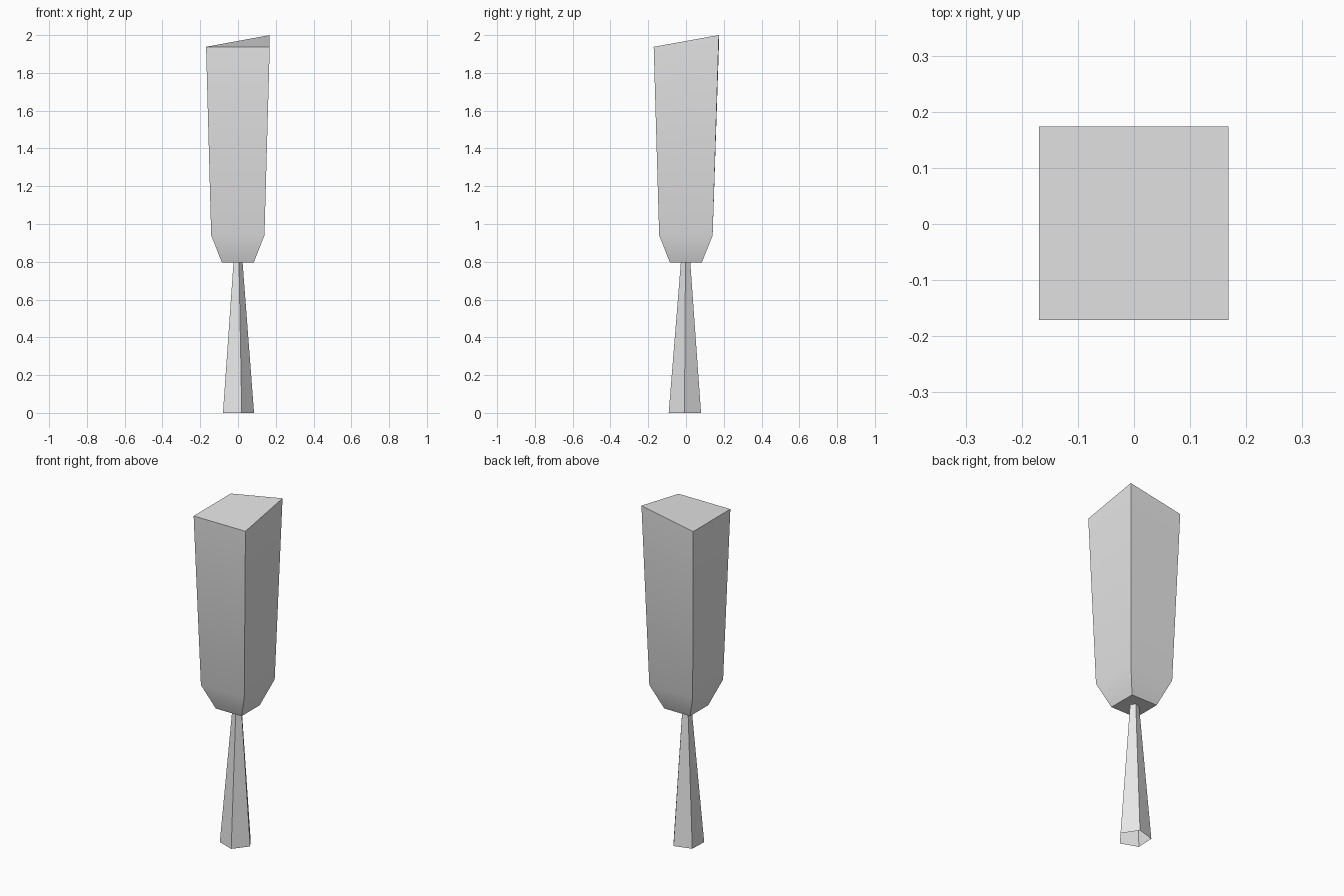
import bpy
import bmesh
from math import radians, cos, sin, tau

cube = bpy.data.objects.get("Cube")
if cube:
    bpy.data.objects.remove(cube, do_unlink=True)

grey = bpy.data.materials.new("light grey")
grey.use_nodes = True
grey.diffuse_color = (0.8, 0.8, 0.8, 1)
grey.node_tree.nodes["Principled BSDF"].inputs["Base Color"].default_value = (0.8, 0.8, 0.8, 1)


def loft(name, rings, cap_ends):
    """Skin a stack of matching rings, optionally closing both ends."""
    bm = bmesh.new()
    loops = [[bm.verts.new(p) for p in ring] for ring in rings]
    for low, high in zip(loops, loops[1:]):
        n = len(low)
        for i in range(n):
            j = (i + 1) % n
            bm.faces.new((low[i], low[j], high[j], high[i]))
    if cap_ends:
        bm.faces.new(loops[0][::-1])
        bm.faces.new(loops[-1])
    mesh = bpy.data.meshes.new(name)
    bm.to_mesh(mesh)
    bm.free()
    mesh.materials.append(grey)
    obj = bpy.data.objects.new(name, mesh)
    bpy.context.collection.objects.link(obj)
    return obj


def square(x0, x1, y0, y1, z, lift=0):
    """Square ring whose back left corner can be raised."""
    return [(x0, y0, z), (x1, y0, z), (x1, y1, z + lift), (x0, y1, z)]


def pentagon(cx, cy, radius, z):
    angles = [radians(-2) + tau * i / 5 for i in range(5)]
    return [(cx + radius * cos(a), cy + radius * sin(a), z) for a in angles]


# Five-sided tapering trunk, open underneath
loft("trunk", [pentagon(-0.005, -0.005, 0.09, 0),
               pentagon(-0.002, -0.002, 0.026, 0.8)], False)

# Square crown with a narrowed base and one raised top corner
crown = loft("crown", [square(-0.085, 0.083, -0.085, 0.083, 0.795),
                       square(-0.142, 0.14, -0.142, 0.141, 0.94),
                       square(-0.169, 0.168, -0.171, 0.174, 1.938, 0.062)], True)

# Soften only the shallow bend on the crown sides
bpy.ops.object.select_all(action="DESELECT")
crown.select_set(True)
bpy.context.view_layer.objects.active = crown
bpy.ops.object.shade_smooth_by_angle(angle=radians(30))
